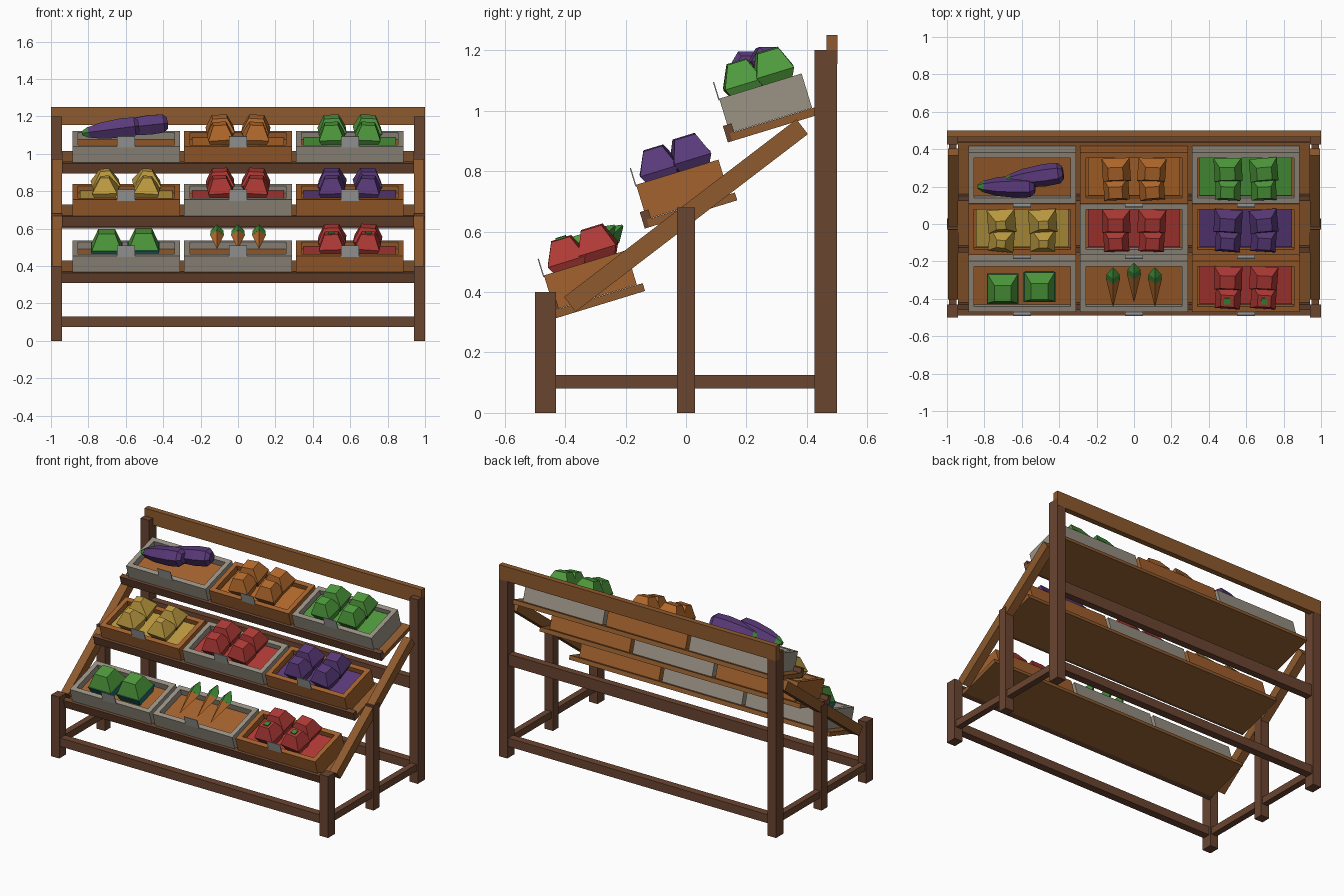
import bpy, bmesh, math, random
from mathutils import Matrix, Vector

if "Cube" in bpy.data.objects:
    bpy.data.objects.remove(bpy.data.objects["Cube"])

random.seed(4)
TILT = math.radians(17)


def material(name, hexcol):
    m = bpy.data.materials.new(name)
    lin = []
    for i in (0, 2, 4):
        c = int(hexcol[i:i + 2], 16) / 255
        lin.append(c / 12.92 if c < 0.04 else ((c + 0.055) / 1.055) ** 2.4)
    m.diffuse_color = (*lin, 1)
    m.use_nodes = True
    m.node_tree.nodes["Principled BSDF"].inputs["Base Color"].default_value = m.diffuse_color
    return m


MAT = {n: material(n, h) for n, h in dict(
    dark_wood="6A4530", wood="8E5A2E", crate_wood="A4622E", grey_wood="9A9285", tag_grey="A8A8A6",
    purple="5A3A7A", orange="B56A2C", green="4E9A3C", yellow="BC9A40", red="B03A36",
    teal="24706A", leaf="3F8A38").items()}


def finish(name, bm, mat, M=Matrix()):
    bmesh.ops.recalc_face_normals(bm, faces=bm.faces)
    me = bpy.data.meshes.new(name)
    bm.to_mesh(me)
    bm.free()
    me.materials.append(MAT[mat])
    ob = bpy.data.objects.new(name, me)
    ob.matrix_world = M
    bpy.context.collection.objects.link(ob)
    return ob


def add_box(bm, lo, hi):
    lo, hi = Vector(lo), Vector(hi)
    bmesh.ops.create_cube(bm, size=1, matrix=Matrix.Translation((lo + hi) / 2) @ Matrix.Diagonal((*(hi - lo), 1)))


def box(name, lo, hi, mat, M=Matrix()):
    bm = bmesh.new()
    add_box(bm, lo, hi)
    return finish(name, bm, mat, M)


def loft(name, rings, mat, M=Matrix()):
    """Skin a list of equally sized point rings, capping both ends."""
    bm = bmesh.new()
    vs = [[bm.verts.new(p) for p in r] for r in rings]
    n = len(vs[0])
    for a, b in zip(vs, vs[1:]):
        for i in range(n):
            bm.faces.new((a[i], a[(i + 1) % n], b[(i + 1) % n], b[i]))
    bm.faces.new(vs[0])
    bm.faces.new(vs[-1])
    return finish(name, bm, mat, M)


def rect(hx, hy, z):
    return [(-hx, -hy, z), (hx, -hy, z), (hx, hy, z), (-hx, hy, z)]


def spindle(name, start, end, profile, sides, mat):
    """Low-poly turned body: profile is (fraction along axis, radius)."""
    a, b = Vector(start), Vector(end)
    q = (b - a).to_track_quat('Z', 'Y').to_matrix().to_4x4()
    L = (b - a).length
    rings = [[(r * math.cos(2 * math.pi * i / sides), r * math.sin(2 * math.pi * i / sides), t * L)
              for i in range(sides)] for t, r in profile]
    return loft(name, rings, mat, Matrix.Translation(a) @ q)


# Frame: legs, side rails and sloped bearers
for s, side in ((-1, "left"), (1, "right")):
    xa, xb = sorted((s * 0.94, s))
    for part, y0, y1, h in (("front_leg", -0.5, -0.43, 0.4), ("middle_leg", -0.03, 0.03, 0.68),
                            ("back_leg", 0.425, 0.5, 1.2)):
        box(f"{part}_{side}", (xa, y0, 0), (xb, y1, h), "dark_wood")
    xi, xo = sorted((s * 0.95, s * 0.99))
    for part, y0, y1 in (("front", -0.43, -0.03), ("back", 0.03, 0.425)):
        box(f"side_rail_{part}_{side}", (xi, y0, 0.08), (xo, y1, 0.125), "dark_wood")
    slope = Matrix.Translation((s * 0.968, 0, 0.653)) @ Matrix.Rotation(math.radians(37.4), 4, 'X')
    box(f"sloped_bearer_{side}", (-0.027, -0.484, -0.031), (0.027, 0.484, 0.031), "wood", slope)

# Long rails and top board
box("front_rail", (-0.94, -0.49, 0.075), (0.94, -0.44, 0.13), "dark_wood")
box("back_rail_low", (-0.94, 0.44, 0.075), (0.94, 0.49, 0.13), "dark_wood")
box("back_rail_middle", (-0.94, 0.44, 0.6), (0.94, 0.485, 0.675), "dark_wood")
box("top_board", (-1, 0.465, 1.155), (1, 0.501, 1.25), "wood")

CW, CD, CH, WALL = 0.2875, 0.285, 0.12, 0.03  # crate half width, depth, height


def crate(name, mat, M):
    bm = bmesh.new()
    add_box(bm, (-CW, 0, 0.001), (CW, WALL, CH))
    add_box(bm, (-CW, CD - WALL, 0.001), (CW, CD, CH))
    for s in (-1, 1):
        xa, xb = sorted((s * CW, s * (CW - WALL)))
        add_box(bm, (xa, WALL, 0.001), (xb, CD - WALL, CH))
    finish(name + "_walls", bm, mat, M)
    box(name + "_floor", (-CW + WALL, WALL, 0.002), (CW - WALL, CD - WALL, 0.08), "crate_wood", M)
    box(name + "_tag", (-0.048, -0.004, 0.115), (0.048, 0, 0.178), "tag_grey", M)


def produce_pile(name, col, M, top=0.04, spread=0.095, dots=False):
    box(name + "_fill", (-0.247, 0.036, 0.07), (0.247, CD - 0.036, 0.095), col, M)
    for j, v in enumerate((-0.052, 0.055)):
        for i, s in enumerate((-1, 1)):
            L = M @ Matrix.Translation((s * spread, CD / 2 + v, 0.145 + 0.006 * j)) @ \
                Matrix.Rotation(random.uniform(-0.1, 0.1), 4, 'Z') @ Matrix.Rotation(0.05 * s, 4, 'Y')
            k = 0.9 if j == 0 else 1.0
            loft(f"{name}_item_{j}{i}", [rect(0.045, 0.04, -0.055), rect(0.075 * k, 0.065, 0),
                                         rect(top * k, 0.9 * top * k, 0.075)], col, L)
            if dots and j == 0:
                box(f"{name}_stalk_{i}", (-0.017, -0.017, 0.07), (0.017, 0.017, 0.081), "leaf", L)


# Shelves with crates and produce
rows = [("bottom", -0.435, 0.34, ("grey_wood", "grey_wood", "crate_wood"), (None, None, "red")),
        ("middle", -0.13, 0.64, ("crate_wood", "grey_wood", "crate_wood"), ("yellow", "red", "purple")),
        ("top", 0.145, 0.925, ("grey_wood", "crate_wood", "grey_wood"), (None, "orange", "green"))]
for row, y, z, crates, goods in rows:
    R = Matrix.Translation((0, y, z)) @ Matrix.Rotation(TILT, 4, 'X')
    box(f"{row}_shelf", (-0.94, 0.0, -0.027), (0.94, 0.305, 0), "wood", R)
    box(f"{row}_shelf_lip", (-0.94, -0.015, -0.027), (0.94, 0.015, 0.03), "dark_wood", R)
    for c in range(3):
        M = R @ Matrix.Translation(((c - 1) * 0.598, 0, 0))
        crate(f"{row}_crate_{c}", crates[c], M)
        if goods[c]:
            yel = goods[c] == "yellow"
            produce_pile(f"{row}_{goods[c]}_produce", goods[c], M, 0.026 if yel else 0.04,
                         0.11 if yel else 0.095, row == "bottom")
    if row == "bottom":
        # Two squat vegetables with dark lower halves
        for i, x in enumerate((-0.702, -0.505)):
            L = R @ Matrix.Translation((x, CD / 2 - 0.01 + 0.01 * i, 0))
            loft(f"cabbage_base_{i}", [rect(0.07, 0.07, 0.08), rect(0.085, 0.085, 0.13)], "teal", L)
            loft(f"cabbage_top_{i}", [rect(0.08, 0.08, 0.13), rect(0.045, 0.045, 0.215)], "green", L)

# Three carrots with leafy tops
for i, x in enumerate((-0.112, 0, 0.112)):
    d = 0.025 if i == 1 else 0
    neck = (x, -0.295 + d, 0.565)
    spindle(f"carrot_{i}", neck, (x, -0.44 + d, 0.495), [(0, 0.037), (1, 0.002)], 4, "orange")
    spindle(f"carrot_leaves_{i}", neck, (x, -0.235 + d, 0.62), [(0, 0.037), (0.45, 0.034), (1, 0.004)], 4, "leaf")

# Two aubergines lying across the top left crate
for i, (a, b) in enumerate((((-0.8, 0.2, 1.115), (-0.53, 0.2, 1.15)), ((-0.66, 0.235, 1.135), (-0.38, 0.275, 1.165)))):
    a, b = Vector(a), Vector(b)
    spindle(f"aubergine_{i}", a, b, [(0, 0.032), (0.25, 0.05), (0.65, 0.06), (0.92, 0.056), (1, 0.035)], 6, "purple")
    spindle(f"aubergine_stalk_{i}", a, a + (a - b) * 0.13, [(0, 0.034), (1, 0.012)], 6, "leaf")
